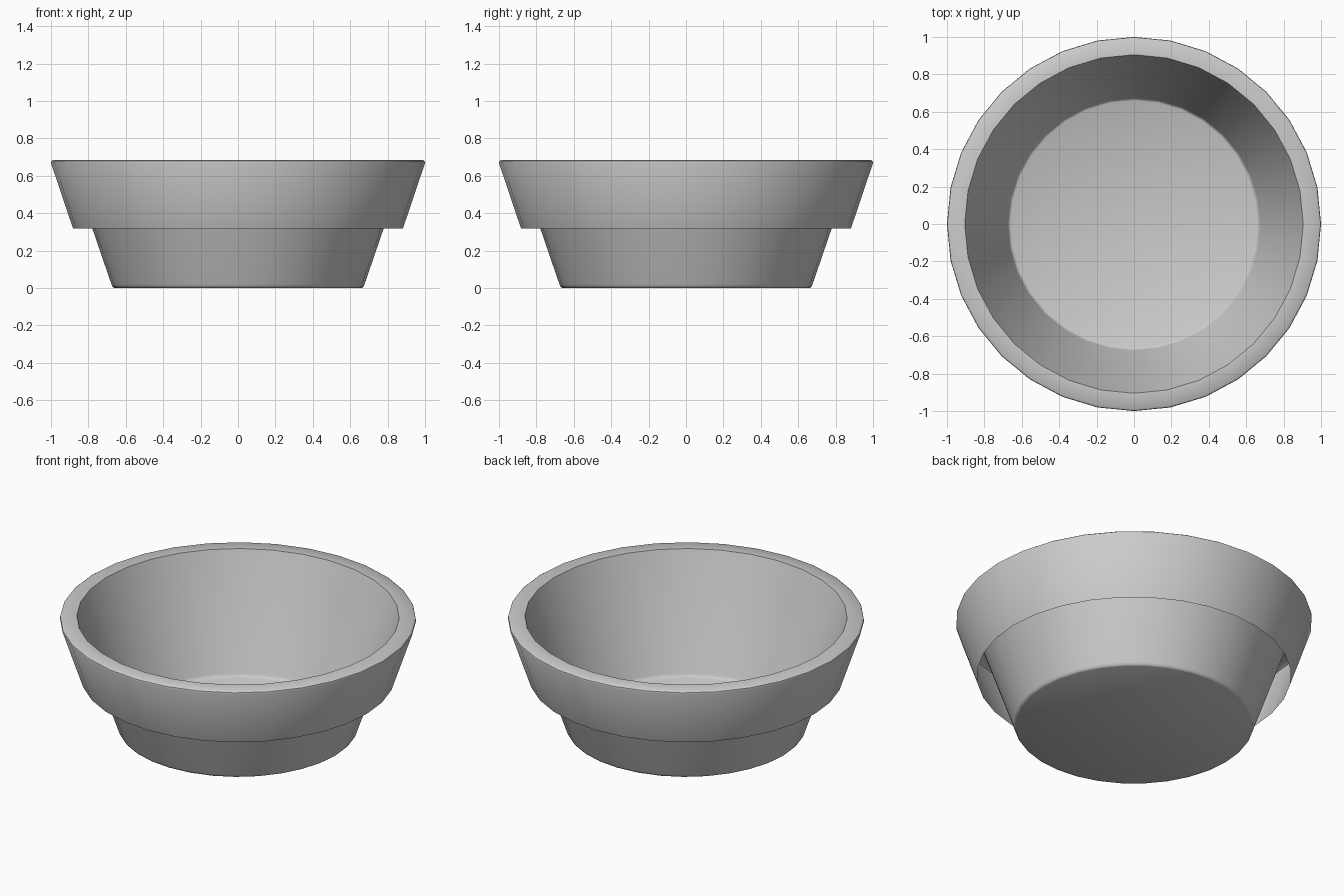
import bpy, bmesh, math

SIDES = 32

cube = bpy.data.objects.get("Cube")
if cube:
    bpy.data.objects.remove(cube, do_unlink=True)

grey = bpy.data.materials.new("plain grey")
grey.use_nodes = True
grey.diffuse_color = (0.6, 0.6, 0.6, 1)
grey.node_tree.nodes["Principled BSDF"].inputs["Base Color"].default_value = (0.6, 0.6, 0.6, 1)


def lathe(name, profile, cap_first=False):
    """Turn an (r, z) profile, listed so that faces point outward, around z."""
    bm = bmesh.new()
    rings = []
    for r, z in profile:
        rings.append([bm.verts.new((r * math.cos(i * math.tau / SIDES),
                                    r * math.sin(i * math.tau / SIDES), z))
                      for i in range(SIDES)])
    for low, high in zip(rings, rings[1:]):
        for i in range(SIDES):
            j = (i + 1) % SIDES
            bm.faces.new((low[i], low[j], high[j], high[i]))
    if cap_first:
        bm.faces.new(rings[0][::-1])
    mesh = bpy.data.meshes.new(name)
    bm.to_mesh(mesh)
    bm.free()
    mesh.materials.append(grey)
    obj = bpy.data.objects.new(name, mesh)
    bpy.context.collection.objects.link(obj)
    bpy.ops.object.select_all(action="DESELECT")
    obj.select_set(True)
    bpy.context.view_layer.objects.active = obj
    bpy.ops.object.shade_smooth_by_angle(angle=math.radians(40))
    return obj


# Thin-walled bowl with a flat base and softened lower edge
lathe("bowl_body", [(0.66, 0), (0.67, 0.005), (0.676, 0.018), (0.905, 0.685)], cap_first=True)

# Overhanging skirt, open underneath, turning over a rounded lip to the bowl mouth
lathe("rim_skirt", [(0.882, 0.318), (1.0, 0.668), (0.998, 0.678), (0.988, 0.685), (0.905, 0.685)])
